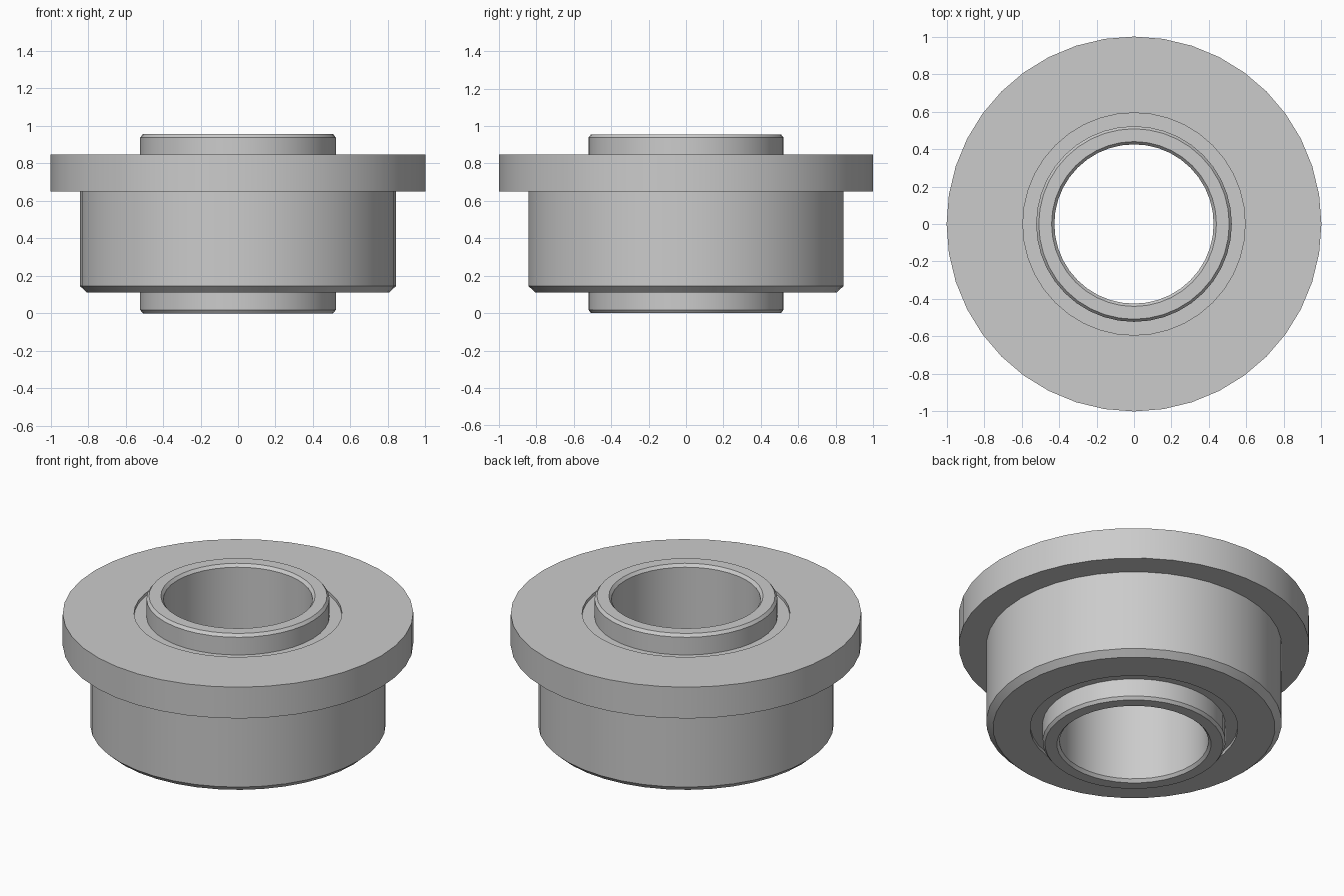
import bpy
import bmesh
import math
from mathutils import Matrix, Vector

cube = bpy.data.objects.get("Cube")
if cube:
    bpy.data.objects.remove(cube, do_unlink=True)

STEPS = 40

steel = bpy.data.materials.new("grey steel")
steel.use_nodes = True
grey = (0.6, 0.6, 0.6, 1.0)
steel.diffuse_color = grey
steel.node_tree.nodes["Principled BSDF"].inputs["Base Color"].default_value = grey


def lathe(name, profile):
    """Revolve a closed (radius, height) profile around z."""
    bm = bmesh.new()
    verts = [bm.verts.new(Vector((r, 0, z))) for r, z in profile]
    edges = [bm.edges.new((v, verts[(i + 1) % len(verts)])) for i, v in enumerate(verts)]
    bmesh.ops.spin(bm, geom=verts + edges, cent=(0, 0, 0), axis=(0, 0, 1),
                   angle=2 * math.pi, steps=STEPS, use_merge=True)
    bmesh.ops.remove_doubles(bm, verts=bm.verts, dist=0.0001)
    bmesh.ops.recalc_face_normals(bm, faces=bm.faces)
    mesh = bpy.data.meshes.new(name)
    bm.to_mesh(mesh)
    bm.free()
    mesh.materials.append(steel)
    obj = bpy.data.objects.new(name, mesh)
    bpy.context.collection.objects.link(obj)
    bpy.ops.object.select_all(action="DESELECT")
    obj.select_set(True)
    bpy.context.view_layer.objects.active = obj
    bpy.ops.object.shade_smooth_by_angle(angle=math.radians(30))
    return obj


# Flanged outer body with a shallow recess around the bore on both ends
lathe("flanged_body", [
    (0.50, 0.13), (0.593, 0.13), (0.593, 0.11), (0.805, 0.11),
    (0.843, 0.145), (0.843, 0.65), (1.0, 0.65), (1.0, 0.847),
    (0.593, 0.847), (0.593, 0.827), (0.50, 0.827),
])

# Inner sleeve with chamfered rims, open all the way through
lathe("inner_sleeve", [
    (0.44, 0.0), (0.508, 0.0), (0.522, 0.018), (0.522, 0.938),
    (0.508, 0.956), (0.44, 0.956), (0.425, 0.938), (0.425, 0.018),
])
